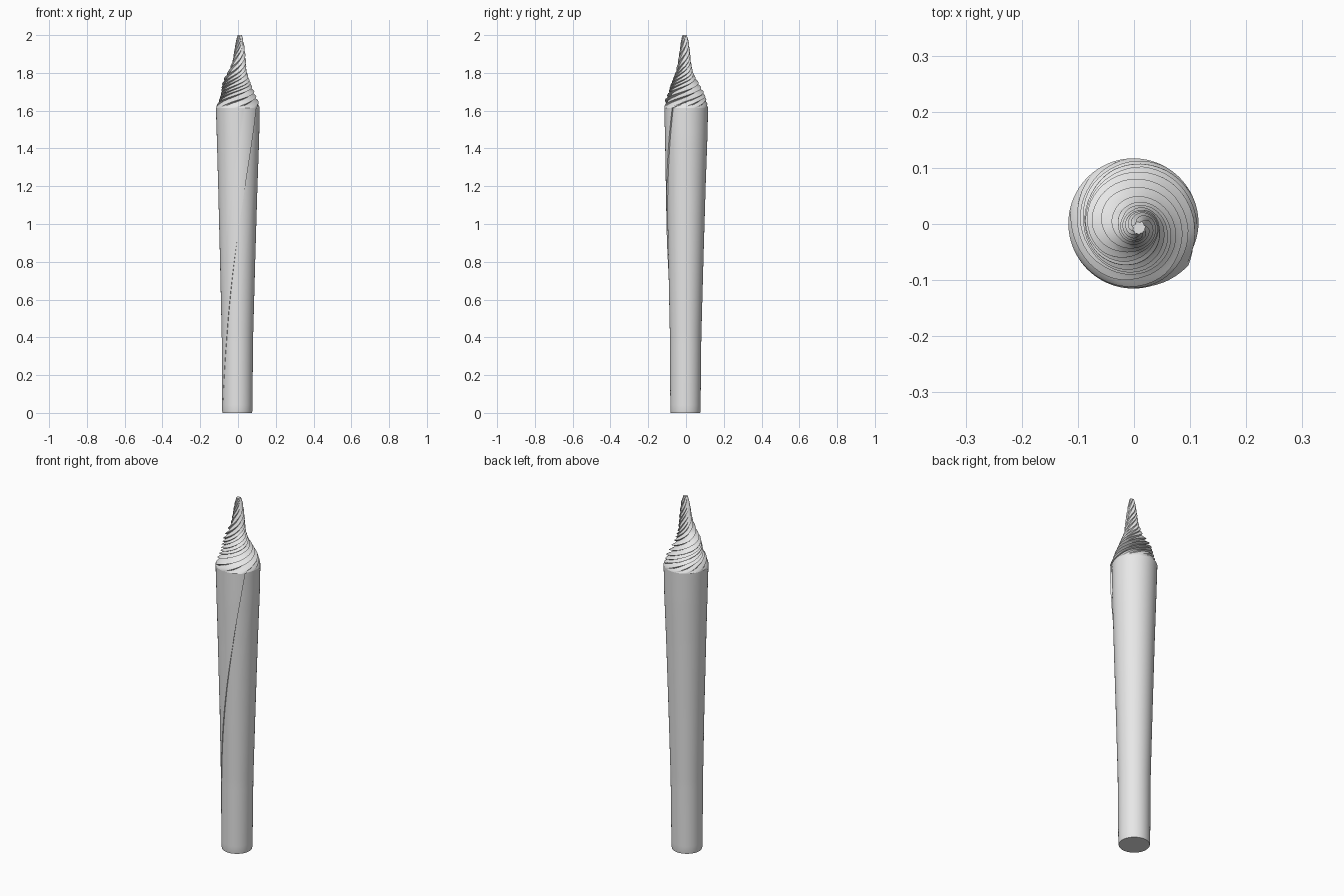
import bpy, bmesh, math, random
from math import radians, cos, sin, pi

random.seed(4)
cube = bpy.data.objects.get("Cube")
if cube:
    bpy.data.objects.remove(cube)

paper = bpy.data.materials.new("pale_paper")
paper.use_nodes = True
paper.diffuse_color = (0.8, 0.8, 0.8, 1)
paper.node_tree.nodes["Principled BSDF"].inputs["Base Color"].default_value = (0.8, 0.8, 0.8, 1)

# Height, mean radius, centre x, centre y, twist in degrees
BODY = [(0, .078, -.004, -.003, -163), (.01, .08, -.004, -.003, -162), (.4, .083, -.003, -.002, -132),
        (.8, .093, -.002, -.001, -101), (1.2, .104, -.001, 0, -69), (1.45, .112, 0, .001, -50),
        (1.615, .116, -.001, .001, -37)]
TIP = [(1.615, .116, -.001, .001, -37), (1.65, .102, 0, 0, 10), (1.69, .085, -.002, 0, 80),
       (1.73, .073, -.006, -.005, 160), (1.77, .058, -.007, -.008, 235), (1.81, .042, -.002, -.008, 300),
       (1.86, .032, .006, -.008, 370), (1.92, .025, .008, -.007, 450), (1.97, .018, .009, -.007, 510),
       (2.0, .011, .009, -.007, 540)]
COLUMNS = 120


def sample(profile, z):
    """Interpolate all profile values at height z."""
    for a, b in zip(profile, profile[1:]):
        if z <= b[0]:
            t = (z - a[0]) / (b[0] - a[0])
            return [p + (q - p) * t for p, q in zip(a, b)]
    return list(profile[-1])


# Uneven pleats: start fraction, width and depth around the sheet
cuts = [0]
while cuts[-1] < 1:
    cuts.append(cuts[-1] + random.uniform(.08, .16))
cuts = [c / cuts[-1] for c in cuts]
depths = [random.uniform(.6, 1.1) for c in cuts]


def pleat(u):
    """Each fold swells slowly and then drops sharply."""
    for a, b, d in zip(cuts, cuts[1:], depths):
        if u < b:
            s = (u - a) / (b - a)
            rise = s / .8 if s < .8 else (1 - s) / .2
            return d * (rise ** 1.3 - .5)
    return -.5 * depths[0]


def add_ring(bm, profile, z, folds):
    z, r, cx, cy, turn = sample(profile, z)
    step = .007 * min(1, z / 1.5) * (1 - folds)
    ring = []
    for i in range(COLUMNS + 1):
        u = i / COLUMNS
        # Free edge of the sheet stands proud, the layer beneath is pressed flat
        rad = r + step * max(0, (u - .9) / .1) - step * .3 * max(0, 1 - u / .1)
        wave = pleat(u) * .26 + .05 * sin(2 * pi * (2 * u + z * 6))
        rad *= 1 + folds * wave
        ang = radians(turn) + 2 * pi * u
        ring.append(bm.verts.new((cx + rad * cos(ang), cy + rad * sin(ang), z)))
    return ring


def build_sheet(name, profile, heights, fold_at, cap_bottom, cap_top):
    bm = bmesh.new()
    rings = [add_ring(bm, profile, z, fold_at(z)) for z in heights]
    n = COLUMNS + 1
    for lo, hi in zip(rings, rings[1:]):
        for i in range(n):
            j = (i + 1) % n
            bm.faces.new((lo[i], lo[j], hi[j], hi[i]))
    if cap_bottom:
        bm.faces.new(rings[0][::-1])
    if cap_top:
        bm.faces.new(rings[-1])
    bmesh.ops.remove_doubles(bm, verts=bm.verts, dist=.00001)
    bmesh.ops.recalc_face_normals(bm, faces=bm.faces)
    mesh = bpy.data.meshes.new(name)
    bm.to_mesh(mesh)
    bm.free()
    mesh.materials.append(paper)
    obj = bpy.data.objects.new(name, mesh)
    bpy.context.collection.objects.link(obj)
    bpy.ops.object.select_all(action="DESELECT")
    obj.select_set(True)
    bpy.context.view_layer.objects.active = obj
    bpy.ops.object.shade_smooth_by_angle(angle=radians(35))
    return obj


# Tapered rolled body with its spiral seam
body_heights = [0, .01] + [.01 + 1.605 * k / 50 for k in range(1, 51)]
build_sheet("rolled_body", BODY, body_heights, lambda z: 0, True, False)

# Pleated twist closing the top
tip_heights = [1.615 + .385 * k / 90 for k in range(91)]
build_sheet("twisted_tip", TIP, tip_heights, lambda z: min(1, (z - 1.615) / .06), False, True)
